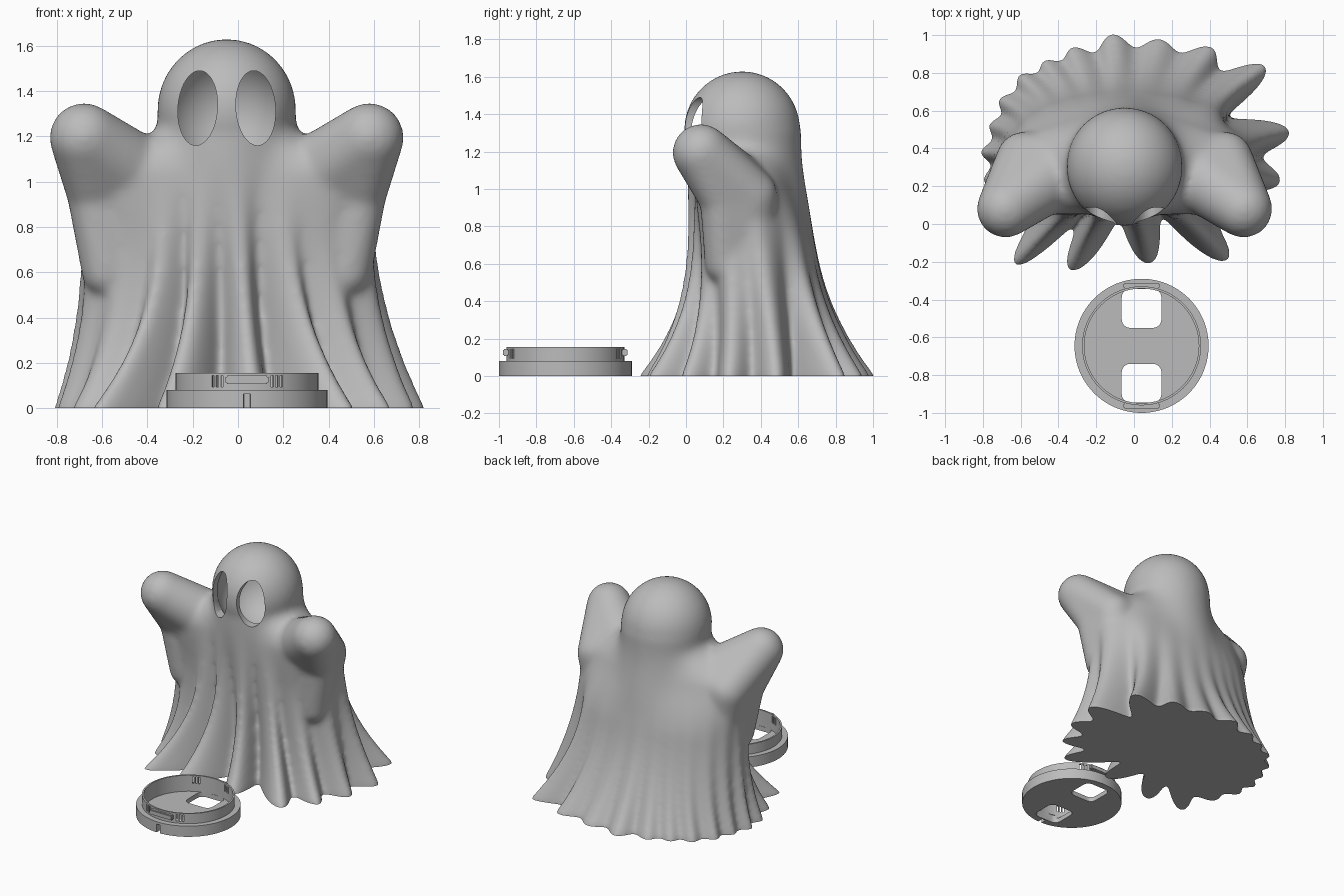
import bpy, bmesh, math
from mathutils import Matrix

old = bpy.data.objects.get("Cube")
if old:
    bpy.data.objects.remove(old, do_unlink=True)

grey = bpy.data.materials.new("matte grey")
grey.use_nodes = True
grey.diffuse_color = (0.5, 0.5, 0.5, 1)
grey.node_tree.nodes["Principled BSDF"].inputs["Base Color"].default_value = (0.5, 0.5, 0.5, 1)


def make_object(name, bm):
    bmesh.ops.recalc_face_normals(bm, faces=bm.faces[:])
    mesh = bpy.data.meshes.new(name)
    bm.to_mesh(mesh)
    bm.free()
    mesh.materials.append(grey)
    obj = bpy.data.objects.new(name, mesh)
    bpy.context.collection.objects.link(obj)
    return obj


def activate(obj):
    bpy.ops.object.select_all(action='DESELECT')
    obj.select_set(True)
    bpy.context.view_layer.objects.active = obj


def cut(obj, bm):
    """Subtract a closed shape from an object."""
    cutter = make_object("cutter", bm)
    cutter.hide_render = True
    mod = obj.modifiers.new("cut", 'BOOLEAN')
    mod.operation, mod.solver, mod.object = 'DIFFERENCE', 'EXACT', cutter
    activate(obj)
    bpy.ops.object.modifier_apply(modifier=mod.name)
    bpy.data.objects.remove(cutter, do_unlink=True)


def add_ball(bm, centre, size):
    m = Matrix.Translation(centre) @ Matrix.Diagonal((*size, 1))
    bmesh.ops.create_uvsphere(bm, u_segments=48, v_segments=32, radius=1, matrix=m)


def add_box(bm, centre, size, turn=0, corner=0):
    """Box turned about the origin's z axis, with optional rounded upright edges."""
    m = Matrix.Rotation(turn, 4, 'Z') @ Matrix.Translation(centre) @ Matrix.Diagonal((*size, 1))
    verts = bmesh.ops.create_cube(bm, size=1, matrix=m)["verts"]
    if corner:
        edges = {e for v in verts for e in v.link_edges
                 if abs(e.verts[0].co.z - e.verts[1].co.z) > 0.01}
        bmesh.ops.bevel(bm, geom=list(edges), offset=corner, segments=6, affect='EDGES', profile=0.5)


# Hem folds: angle of the fold tip, tip radius, radius of the valley after it
FOLDS = [(-11, .83, .70), (7, .87, .55), (32, .87, .64), (51, .72, .59), (74, .63, .55),
         (98, .64, .55), (119, .64, .59), (133, .67, .63), (145, .72, .67), (158, .75, .69),
         (169, .76, .71), (180, .79, .72), (191, .79, .71), (206, .78, .66), (225, .86, .46),
         (243, .71, .36), (281, .61, .38), (313, .79, .60), (331, .81, .66)]
MID_X = -0.05


def hem(angle):
    a = (angle + 11) % 360 - 11
    for i, (start, tip, valley) in enumerate(FOLDS):
        nxt = FOLDS[(i + 1) % len(FOLDS)]
        end = nxt[0] if i + 1 < len(FOLDS) else nxt[0] + 360
        if start <= a <= end:
            t = (a - start) / (end - start)
            peak = tip if t < 0.5 else nxt[1]
            return valley + (peak - valley) * (0.5 + 0.5 * math.cos(2 * math.pi * t)) ** 0.75


def ease(x, lo, hi):
    t = min(1, max(0, (x - lo) / (hi - lo)))
    return t * t * (3 - 2 * t)


def side_lobe(angle, lean, front, back):
    """Swelling of the cloth under both arms, softer towards the back."""
    total = 0
    for centre, forward in ((180 + lean, 1), (-lean, -1)):
        d = (angle - centre + 180) % 360 - 180
        total += math.exp(-(d / (front if d * forward > 0 else back)) ** 2)
    return total


# Draped cloth, lofted from the hem up to the neck
STEPS = 360
hems = [hem(i) for i in range(STEPS)]
soft = [sum(hems[(i + k) % STEPS] for k in range(-22, 23)) / 45 for i in range(STEPS)]


def cloth_radius(i, z):
    s = ease(z, 0.65, 1.12)
    rear = max(0, math.sin(math.radians(i)))
    reach = (0.335 + 0.06 * s) * (1 - ease(z, 1.02, 1.25))
    core = 0.306 + reach * side_lobe(i, 3 + 9 * s, 35 - 11 * s, 46 - 12 * s)
    core += 0.035 * rear * (1 - ease(z, 0.8, 1.25))
    up = max(z, 0)
    flare = max(0, 1 - up / 0.87) ** 2.4
    fold = max(0, 1 - up / 1.1) ** (1.6 + 1.4 * rear)
    return core + (soft[i] - core) * flare + (hems[i] - soft[i]) * fold


bm = bmesh.new()
rings = []
for level in range(-2, 34):
    z = level * 0.04
    s = ease(z, 0, 1.2)
    ring = []
    for i in range(0, STEPS, 2):
        a, r = math.radians(i), cloth_radius(i, z)
        ring.append(bm.verts.new((-0.03 - 0.02 * s + r * math.cos(a), 0.38 - 0.07 * s + r * math.sin(a), z)))
    rings.append(ring)
for low, high in zip(rings, rings[1:]):
    for i in range(len(low)):
        j = (i + 1) % len(low)
        bm.faces.new((low[i], low[j], high[j], high[i]))
bm.faces.new(rings[0][::-1])
bm.faces.new(rings[-1])

# Head, broad raised arms, and the cloth hanging from each arm (x, y, z, radius)
TIP, SHOULDER = (0.63, 0.08, 1.195, 0.153), (0.34, 0.29, 0.98, 0.19)
REAR, UNDER = (0.53, 0.34, 0.96, 0.15), (0.59, 0.19, 0.94, 0.115)
LOW_FRONT, LOW_REAR = (0.53, 0.21, 0.6, 0.11), (0.46, 0.33, 0.6, 0.14)
add_ball(bm, (MID_X, 0.3, 1.315), (0.307, 0.311, 0.315))
for side in (-1, 1):
    for balls in ((TIP, SHOULDER, REAR, UNDER), (SHOULDER, REAR, UNDER, LOW_FRONT, LOW_REAR)):
        part = bmesh.new()
        for x, y, z, r in balls:
            add_ball(part, (MID_X + side * x, y, z), (r, r, r))
        hull = bmesh.ops.convex_hull(part, input=part.verts[:])
        inner = [v for v in hull["geom_interior"] if isinstance(v, bmesh.types.BMVert)]
        bmesh.ops.delete(part, geom=inner, context='VERTS')
        bmesh.ops.recalc_face_normals(part, faces=part.faces[:])
        tmp = bpy.data.meshes.new("arm_shape")
        part.to_mesh(tmp)
        part.free()
        bm.from_mesh(tmp)
        bpy.data.meshes.remove(tmp)
ghost = make_object("ghost_body", bm)

# Blend everything into one smooth skin
activate(ghost)
remesh = ghost.modifiers.new("blend", 'REMESH')
remesh.mode, remesh.voxel_size = 'VOXEL', 0.014
relax = ghost.modifiers.new("relax", 'SMOOTH')
relax.factor, relax.iterations = 0.5, 30
for name in ("blend", "relax"):
    bpy.ops.object.modifier_apply(modifier=name)

# Flat underside
bm = bmesh.new()
bm.from_mesh(ghost.data)
sliced = bmesh.ops.bisect_plane(bm, geom=bm.verts[:] + bm.edges[:] + bm.faces[:], plane_co=(0, 0, 0),
                                plane_no=(0, 0, 1), clear_inner=True)
rim = [e for e in sliced["geom_cut"] if isinstance(e, bmesh.types.BMEdge)]
bmesh.ops.triangle_fill(bm, edges=rim, use_beauty=True)
bmesh.ops.recalc_face_normals(bm, faces=bm.faces[:])
bm.to_mesh(ghost.data)
bm.free()

# Hollow head and slightly tilted oval eye holes
bm = bmesh.new()
add_ball(bm, (MID_X, 0.3, 1.3), (0.27, 0.275, 0.285))
cut(ghost, bm)
for side in (-1, 1):
    bm = bmesh.new()
    m = (Matrix.Translation((MID_X + side * 0.128, 0.05, 1.325)) @ Matrix.Rotation(-side * 0.07, 4, 'Y')
         @ Matrix.Diagonal((0.087, 1, 0.165, 1)) @ Matrix.Rotation(math.pi / 2, 4, 'X'))
    bmesh.ops.create_cone(bm, cap_ends=True, segments=64, radius1=1, radius2=1, depth=0.4, matrix=m)
    cut(ghost, bm)

# Round lamp base with a raised rim
bm = bmesh.new()
PROFILE = [(0, 0), (.355, 0), (.355, .08), (.315, .08), (.315, .155), (.303, .155), (.303, .035), (0, .035)]
pts = [bm.verts.new((r, 0, z)) for r, z in PROFILE]
edges = [bm.edges.new(pair) for pair in zip(pts, pts[1:])]
bmesh.ops.spin(bm, geom=pts + edges, cent=(0, 0, 0), axis=(0, 0, 1), angle=2 * math.pi, steps=96)
bmesh.ops.remove_doubles(bm, verts=bm.verts[:], dist=0.0001)
base = make_object("lamp_base", bm)

# Openings in the floor, slots beside the clips, and a small front notch
bm = bmesh.new()
for turn in (0, math.pi):
    add_box(bm, (0, -0.198, 0), (0.21, 0.206, 0.12), turn, corner=0.045)
    for side in (-1, 1):
        for k in (0.36, 0.43, 0.5):
            add_box(bm, (0, -0.305, 0.119), (0.011, 0.06, 0.05), turn + side * k)
add_box(bm, (0, -0.34, 0.02), (0.03, 0.06, 0.085), corner=0.004)
cut(base, bm)

# Snap clips on the front and back of the rim
bm = bmesh.new()
for turn in (0, math.pi):
    add_box(bm, (0, -0.318, 0.125), (0.19, 0.03, 0.038), turn)
bmesh.ops.bevel(bm, geom=bm.edges[:], offset=0.006, segments=2, affect='EDGES')
clips = make_object("rim_clips", bm)
for obj in (base, clips):
    obj.location = (0.04, -0.645, 0)

for obj in (ghost, base, clips):
    activate(obj)
    bpy.ops.object.shade_smooth_by_angle(angle=math.radians(40))
